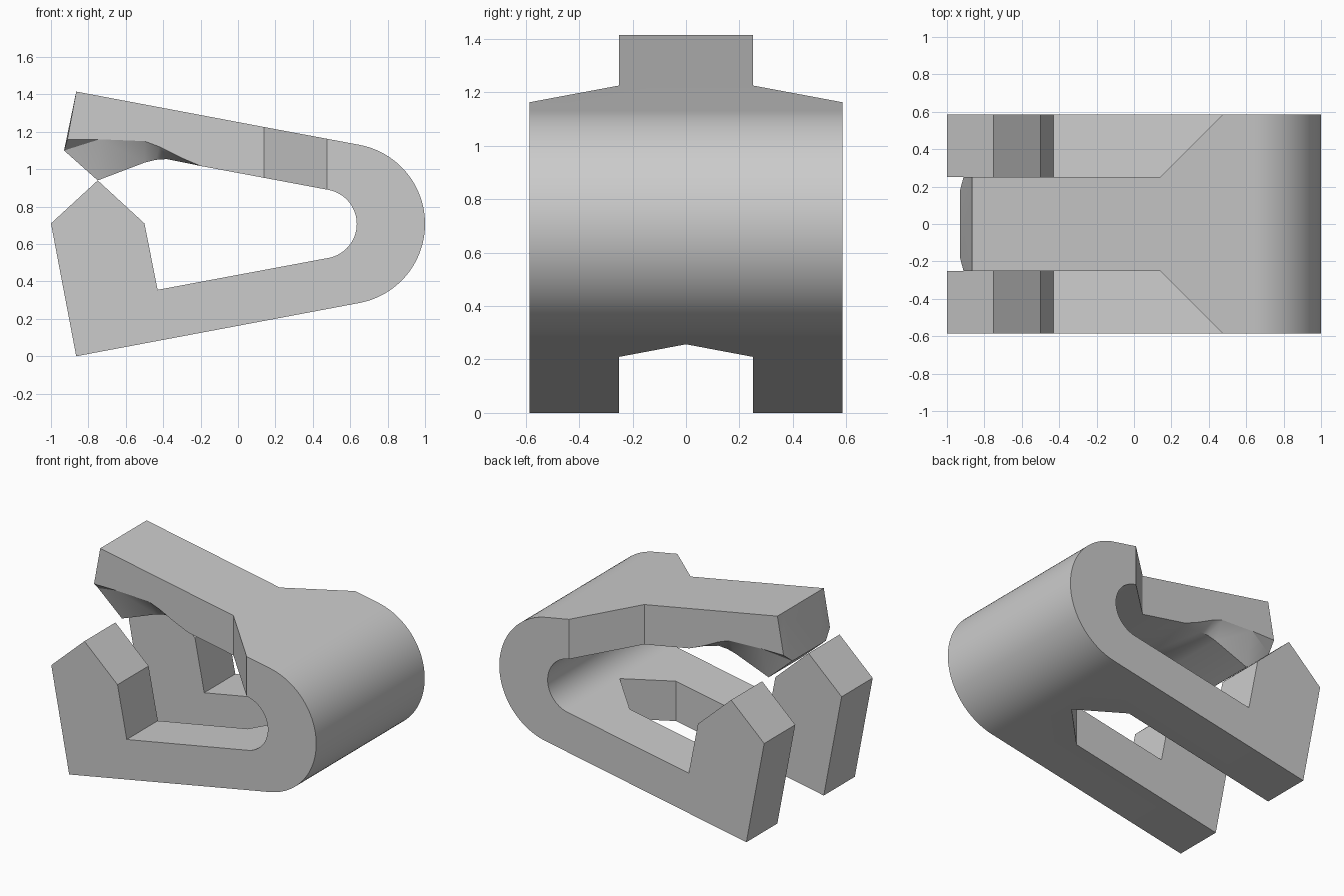
import bpy, bmesh
from math import sin, cos, tan, radians, pi

if "Cube" in bpy.data.objects:
    bpy.data.objects.remove(bpy.data.objects["Cube"])

grey = bpy.data.materials.new("light_grey")
grey.use_nodes = True
grey.diffuse_color = (0.6, 0.6, 0.6, 1)
grey.node_tree.nodes["Principled BSDF"].inputs["Base Color"].default_value = (0.6, 0.6, 0.6, 1)

MID, WIDTH, ARM, SEAM = 0.7075, 0.585, 0.25, -0.2
TILT = radians(10.6)


def loft(name, rings):
    """Closed solid through rings that have the same number of points."""
    bm = bmesh.new()
    loops = [[bm.verts.new(p) for p in ring] for ring in rings]
    n = len(loops[0])
    bm.faces.new(loops[0])
    bm.faces.new(loops[-1][::-1])
    for a, b in zip(loops, loops[1:]):
        for i in range(n):
            j = (i + 1) % n
            bm.faces.new((a[i], b[i], b[j], a[j]))
    bmesh.ops.triangulate(bm, faces=[f for f in bm.faces if len(f.verts) == 4])
    bmesh.ops.recalc_face_normals(bm, faces=bm.faces)
    mesh = bpy.data.meshes.new(name)
    bm.to_mesh(mesh)
    bm.free()
    mesh.materials.append(grey)
    obj = bpy.data.objects.new(name, mesh)
    bpy.context.collection.objects.link(obj)
    return obj


def side_ring(points, y):
    return [(x, y, z) for x, z in points]


def plan_prism(name, points, low, high):
    return loft(name, [[(x, y, z) for x, y in points] for z in (low, high)])


def apply_modifier(obj, mod):
    bpy.context.view_layer.objects.active = obj
    bpy.ops.object.modifier_apply(modifier=mod.name)


def combine(obj, tool, operation):
    mod = obj.modifiers.new("combine", "BOOLEAN")
    mod.operation, mod.solver, mod.object = operation, "EXACT", tool
    apply_modifier(obj, mod)
    bpy.data.objects.remove(tool)


def bend(cx, radius, steps):
    """Arc from the lower arm round to the upper arm, tangent to both."""
    half = pi / 2 - TILT
    angles = [-half + 2 * half * i / steps for i in range(steps + 1)]
    return [(cx + radius * cos(a), MID + radius * sin(a)) for a in angles]


def arm_height(arc, x):
    """Height of the upper arm line that leaves the end of an arc."""
    return arc[-1][1] + (arc[-1][0] - x) * tan(TILT)


# Bent band with the pointed lower jaw
outer, inner = bend(0.57, 0.43, 48), bend(0.45, 0.185, 32)
top_seam = (SEAM, arm_height(outer, SEAM))
low_seam = (SEAM, arm_height(inner, SEAM))
jaw = [(-0.43, 0.355), (-0.5, 0.71), (-0.75, 0.94), (-1.0, 0.71), (-0.865, 0)]
profile = outer + [top_seam, low_seam] + inner[::-1] + jaw
clip = loft("spring_clip", [side_ring(profile, -WIDTH), side_ring(profile, WIDTH)])

# Slot with a pointed end that splits the lower jaw in two
combine(clip, plan_prism("jaw_cutter", [(-1.1, -ARM), (-0.3, -ARM), (-0.3, ARM),
                                        (-1.1, ARM)], -0.1, 0.98), "DIFFERENCE")
combine(clip, plan_prism("slot_cutter", [(-0.4, -ARM), (0.25, -ARM), (0.5, 0), (0.25, ARM),
                                         (-0.4, ARM)], -0.1, 0.8), "DIFFERENCE")

# Tapered shoulders of the upper arm
for s in (-1, 1):
    shoulder = [(-0.3, s * ARM), (0.14, s * ARM), (0.54, s * 0.65), (-0.3, s * 0.65)]
    combine(clip, plan_prism("shoulder_cutter", shoulder, 0.8, 1.5), "DIFFERENCE")

# Hooked upper jaw, narrowed towards its tip
top = [top_seam, (-0.865, 1.415)]
core = top + [(-0.93, 1.10), (-0.75, 0.94), (-0.5, 1.035), (-0.44, 1.05),
              (-0.38, 1.054), (-0.3, 1.038), low_seam]
flank = top + [(-0.912, 1.16), (-0.74, 1.16), (-0.5, 1.15), (-0.42, 1.12),
               (-0.36, 1.09), (-0.3, 1.06), low_seam]
hook = loft("hook", [side_ring(flank, -ARM), side_ring(core, -0.18),
                     side_ring(core, 0.18), side_ring(flank, ARM)])
combine(clip, hook, "UNION")

# Clean flat faces, smooth bends
clean = clip.modifiers.new("clean", "DECIMATE")
clean.decimate_type, clean.angle_limit = "DISSOLVE", radians(0.5)
apply_modifier(clip, clean)
bpy.ops.object.select_all(action="DESELECT")
clip.select_set(True)
bpy.context.view_layer.objects.active = clip
bpy.ops.object.shade_smooth_by_angle(angle=radians(30))
